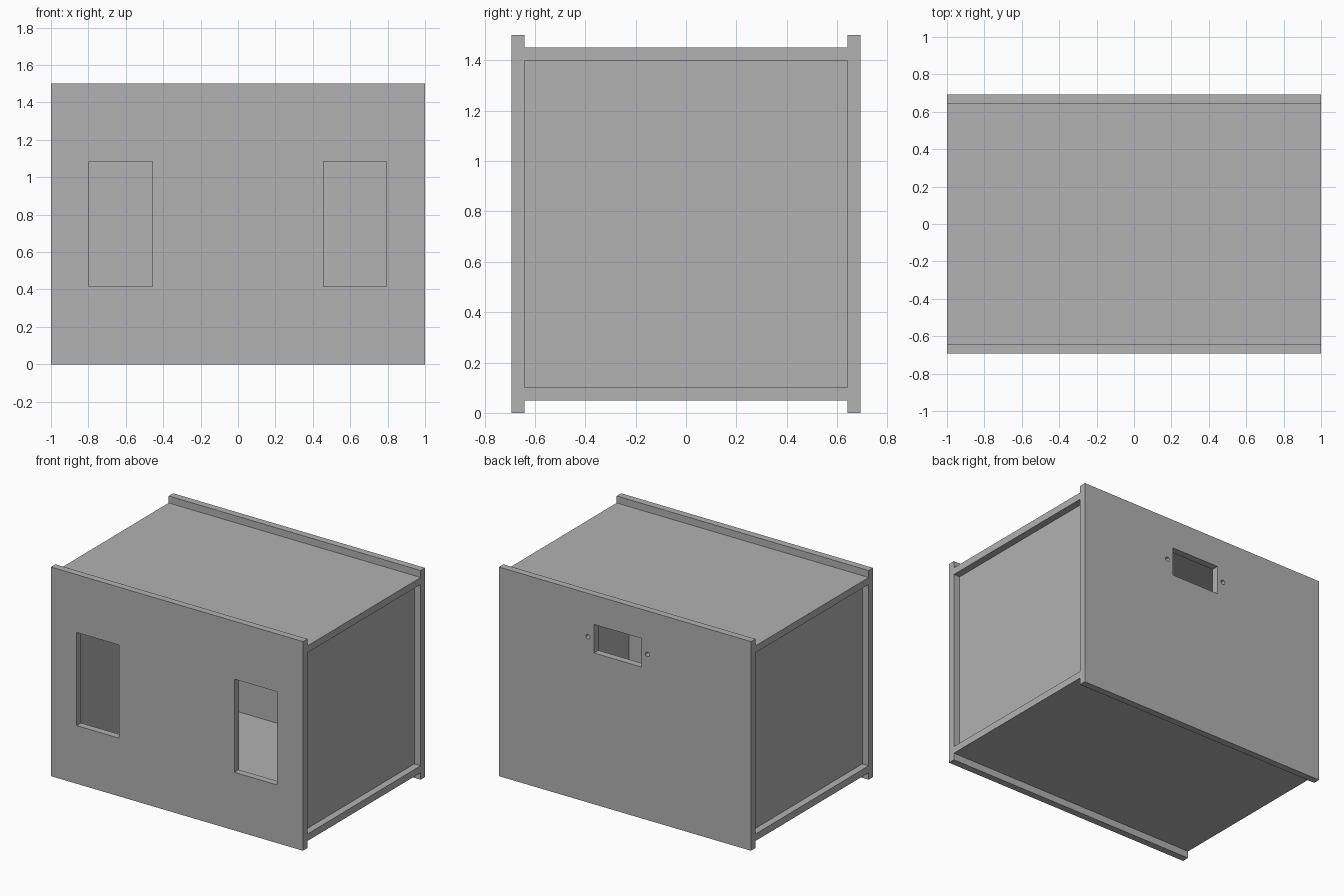
import bpy
import bmesh
from math import pi
from mathutils import Matrix

if "Cube" in bpy.data.objects:
    bpy.data.objects.remove(bpy.data.objects["Cube"], do_unlink=True)

T = 0.05                 # panel thickness
HX, HY, H = 1.0, 0.692, 1.5
IY = HY - T              # inner face of front and back panels

grey = bpy.data.materials.new("plain grey")
grey.use_nodes = True
colour = (0.445, 0.445, 0.445, 1)
grey.diffuse_color = colour
grey.node_tree.nodes["Principled BSDF"].inputs["Base Color"].default_value = colour


def make_object(name, bm):
    mesh = bpy.data.meshes.new(name)
    bm.to_mesh(mesh)
    bm.free()
    obj = bpy.data.objects.new(name, mesh)
    bpy.context.collection.objects.link(obj)
    mesh.materials.append(grey)
    return obj


def box(name, x, y, z):
    """Box from (low, high) ranges on each axis."""
    bm = bmesh.new()
    centre = [(a + b) / 2 for a, b in (x, y, z)]
    size = [b - a for a, b in (x, y, z)]
    bmesh.ops.create_cube(bm, size=1, matrix=Matrix.Translation(centre) @ Matrix.Diagonal((*size, 1)))
    return make_object(name, bm)


def peg(name, x, y, z, radius):
    """Cylinder along y, used to drill a round hole."""
    bm = bmesh.new()
    bmesh.ops.create_cone(bm, cap_ends=True, segments=24, radius1=radius, radius2=radius, depth=4 * T,
                          matrix=Matrix.Translation((x, y, z)) @ Matrix.Rotation(pi / 2, 4, "X"))
    return make_object(name, bm)


def cut(target, cutters):
    for cutter in cutters:
        mod = target.modifiers.new("cut", "BOOLEAN")
        mod.operation = "DIFFERENCE"
        mod.solver = "EXACT"
        mod.object = cutter
    bpy.context.view_layer.update()
    evaluated = target.evaluated_get(bpy.context.evaluated_depsgraph_get())
    result = bpy.data.meshes.new_from_object(evaluated)
    target.modifiers.clear()
    target.data = result
    for cutter in cutters:
        bpy.data.objects.remove(cutter, do_unlink=True)


# Front panel with two tall openings
front = box("front_panel", (-HX, HX), (-HY, -IY), (0, H))
cut(front, [box("window_cutter", span, (-HY - T, -IY + T), (0.417, 1.085))
            for span in ((-0.796, -0.458), (0.456, 0.794))])

# Back panel with a small slot and a screw hole on each side
back = box("back_panel", (-HX, HX), (IY, HY), (0, H))
slot = box("slot_cutter", (-0.132, 0.246), (IY - T, HY + T), (1.085, 1.29))
holes = [peg("hole_cutter", x, HY - T / 2, 1.188, 0.016) for x in (-0.179, 0.294)]
cut(back, [slot] + holes)

# Floor and roof between the front and back panels
box("floor_panel", (-HX, HX), (-IY, IY), (T, 2 * T))
box("roof_panel", (-HX, HX), (-IY, IY), (H - 2 * T, H - T))

# End panels, set in by one thickness
for name, side in (("left_end_panel", 1), ("right_end_panel", -1)):
    span = sorted((side * (HX - 2 * T), side * (HX - T)))
    box(name, span, (-IY, IY), (2 * T, H - 2 * T))
